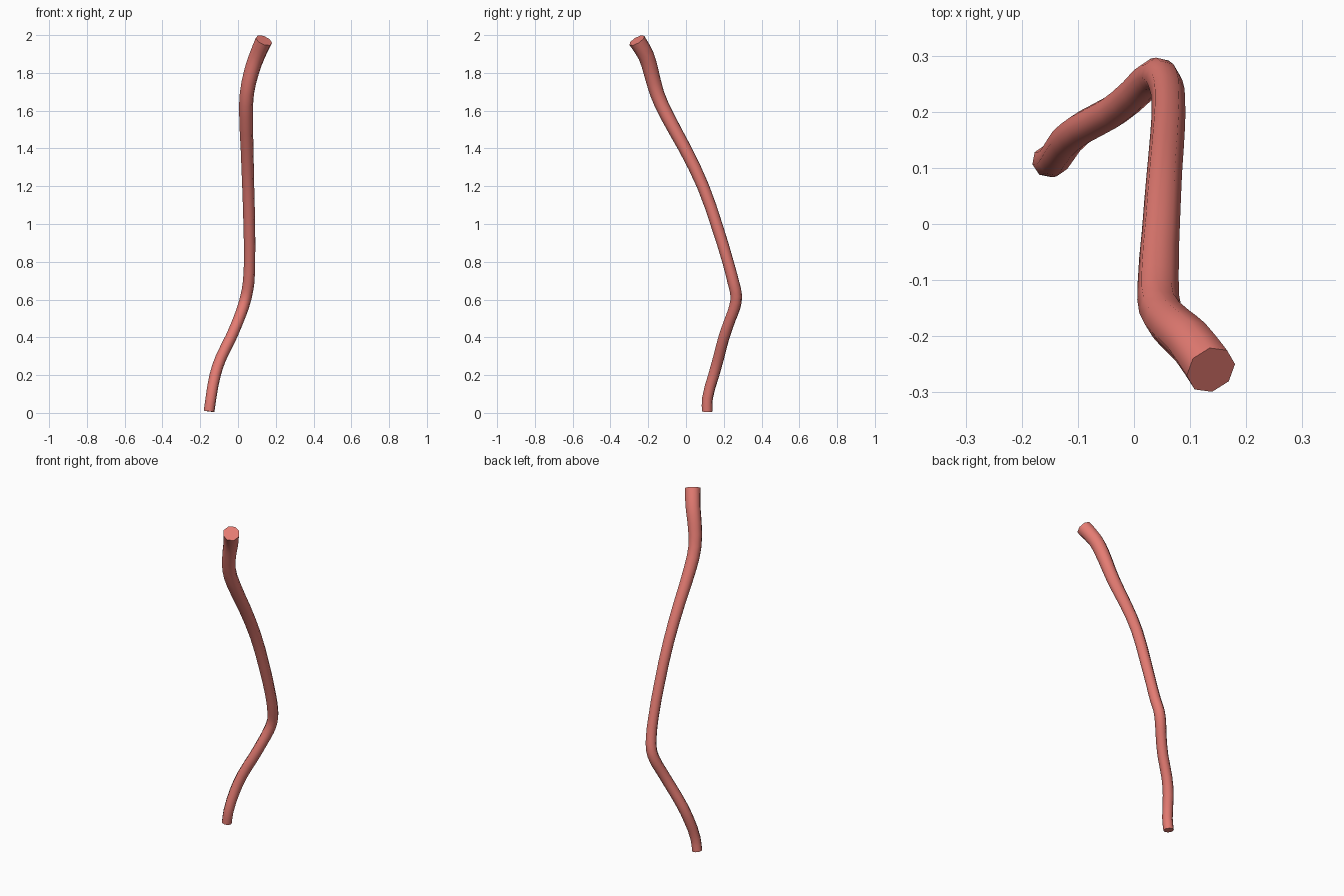
import bpy

if "Cube" in bpy.data.objects:
    bpy.data.objects.remove(bpy.data.objects["Cube"])

# Centreline of the bent stick: x, y, z, radius
PATH = [
    (-0.153, 0.112, 0.008, 0.029), (-0.143, 0.114, 0.08, 0.029),
    (-0.121, 0.147, 0.20, 0.030), (-0.091, 0.172, 0.29, 0.030),
    (-0.037, 0.201, 0.40, 0.030), (0.005, 0.236, 0.50, 0.030),
    (0.027, 0.258, 0.56, 0.031), (0.044, 0.266, 0.62, 0.031),
    (0.056, 0.251, 0.69, 0.031), (0.061, 0.222, 0.80, 0.030),
    (0.060, 0.167, 0.98, 0.031), (0.054, 0.090, 1.20, 0.032),
    (0.048, -0.006, 1.40, 0.034), (0.043, -0.104, 1.58, 0.037),
    (0.047, -0.153, 1.69, 0.038), (0.073, -0.186, 1.81, 0.041),
    (0.101, -0.211, 1.89, 0.043), (0.137, -0.260, 1.972, 0.046),
]

# Smooth eight-sided tube with capped ends
curve = bpy.data.curves.new("stick", 'CURVE')
curve.dimensions = '3D'
curve.bevel_depth = 1.0
curve.bevel_resolution = 2
curve.resolution_u = 2
curve.use_fill_caps = True
spline = curve.splines.new('BEZIER')
spline.bezier_points.add(len(PATH) - 1)
for point, (x, y, z, r) in zip(spline.bezier_points, PATH):
    point.co = (x, y, z)
    point.handle_left_type = point.handle_right_type = 'AUTO'
    point.radius = r

stick = bpy.data.objects.new("stick", curve)
bpy.context.collection.objects.link(stick)
bpy.context.view_layer.objects.active = stick
stick.select_set(True)
bpy.ops.object.convert(target='MESH')
stick = bpy.context.object
stick.name = "stick"
bpy.ops.object.shade_smooth_by_angle(angle=1.0)

# Reddish colour
mat = bpy.data.materials.new("red_wood")
mat.diffuse_color = (0.78, 0.20, 0.17, 1)
mat.use_nodes = True
mat.node_tree.nodes["Principled BSDF"].inputs["Base Color"].default_value = mat.diffuse_color
stick.data.materials.clear()
stick.data.materials.append(mat)
